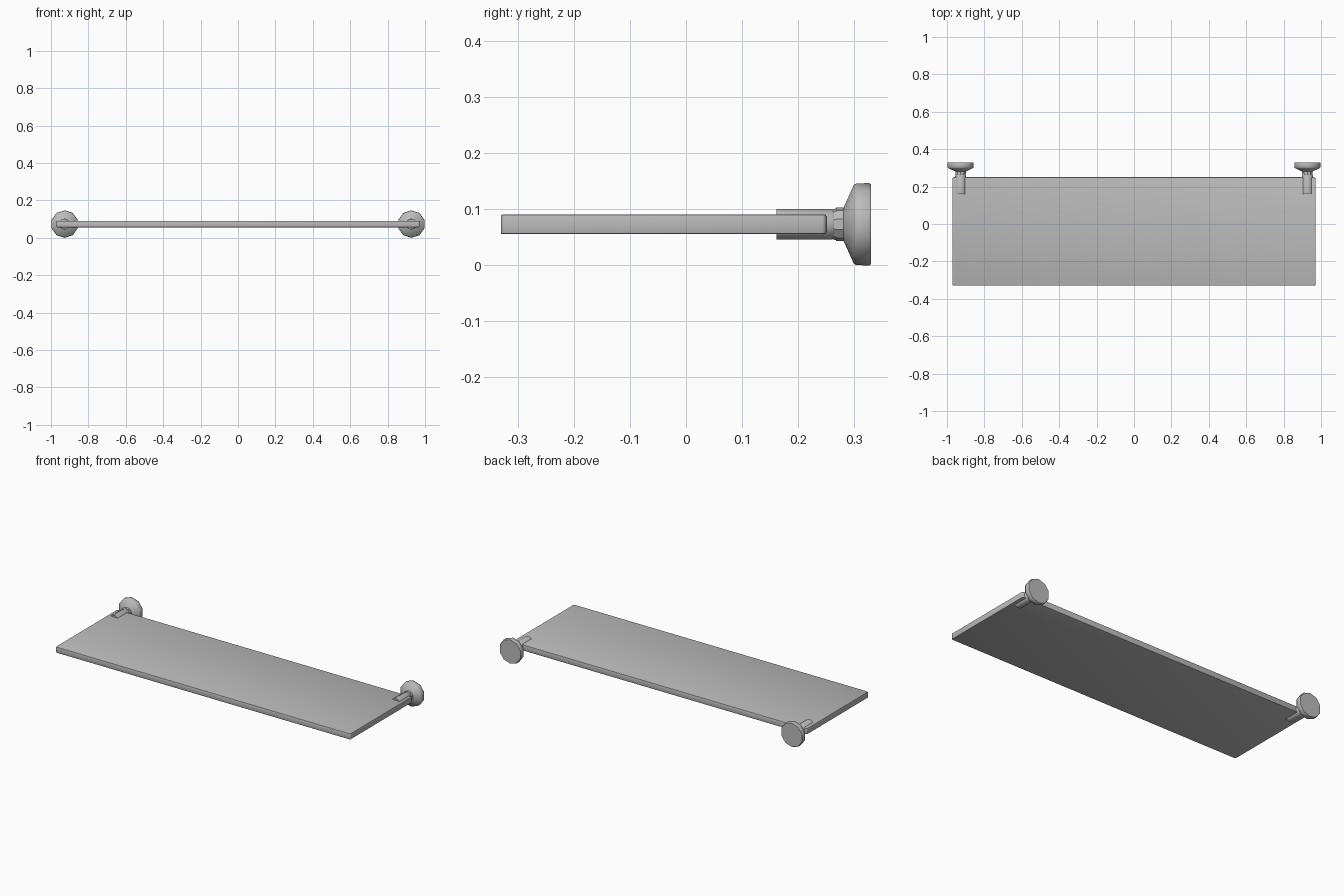
import bpy, bmesh, math
from mathutils import Matrix, Vector

if "Cube" in bpy.data.objects:
    bpy.data.objects.remove(bpy.data.objects["Cube"], do_unlink=True)

grey = bpy.data.materials.new("light_grey")
grey.use_nodes = True
COLOUR = (0.5, 0.5, 0.5, 1)
grey.diffuse_color = COLOUR
grey.node_tree.nodes["Principled BSDF"].inputs["Base Color"].default_value = COLOUR

MID_Z = 0.073


def finish(bm, name, smooth=True):
    bmesh.ops.recalc_face_normals(bm, faces=bm.faces)
    mesh = bpy.data.meshes.new(name)
    bm.to_mesh(mesh)
    bm.free()
    mesh.materials.append(grey)
    obj = bpy.data.objects.new(name, mesh)
    bpy.context.collection.objects.link(obj)
    if smooth:
        bpy.ops.object.select_all(action='DESELECT')
        bpy.context.view_layer.objects.active = obj
        obj.select_set(True)
        bpy.ops.object.shade_smooth_by_angle(angle=math.radians(35))
    return obj


def lathe_y(name, x, profile, sides, flatten=1.0):
    """Closed turned part along y from (y, radius) pairs; flatten scales its height."""
    bm = bmesh.new()
    rings = []
    for y, r in profile:
        angles = [2 * math.pi * (i + 0.5) / sides for i in range(sides)]
        rings.append([bm.verts.new((x + r * math.cos(a), y, MID_Z + flatten * r * math.sin(a)))
                      for a in angles])
    for a, b in zip(rings, rings[1:]):
        for i in range(sides):
            j = (i + 1) % sides
            bm.faces.new((a[i], a[j], b[j], b[i]))
    bm.faces.new(rings[0])
    bm.faces.new(rings[-1])
    return finish(bm, name)


# Shelf board with softly rounded edges
bm = bmesh.new()
bmesh.ops.create_cube(bm, size=1, matrix=Matrix.Translation((0, -0.04, MID_Z)) @
                      Matrix.Diagonal((1.94, 0.58, 0.035, 1)))
upright = [e for e in bm.edges if abs(e.verts[0].co.z - e.verts[1].co.z) > 0.01]
bmesh.ops.bevel(bm, geom=upright, offset=0.008, segments=3, profile=0.5, affect='EDGES')
rim = [e for e in bm.edges if abs(e.verts[0].co.z - e.verts[1].co.z) < 0.001]
bmesh.ops.bevel(bm, geom=rim, offset=0.003, segments=2, profile=0.5, affect='EDGES')
finish(bm, "shelf_board")

# Wall brackets: rosette, neck and gripping tongue on each side
rosette = [(0.267, 0.03), (0.281, 0.03), (0.299, 0.07), (0.303, 0.0725),
           (0.326, 0.0735), (0.33, 0.071)]
neck = [(0.25, 0.026), (0.258, 0.026), (0.267, 0.028), (0.272, 0.028)]
tongue = [(0.161, 0.03), (0.258, 0.03), (0.264, 0.027)]
for side, x in (("left", 0.927), ("right", -0.927)):
    lathe_y(side + "_rosette", x, rosette, 10)
    lathe_y(side + "_neck", x, neck, 10)
    lathe_y(side + "_tongue", x, tongue, 12, 0.95)
